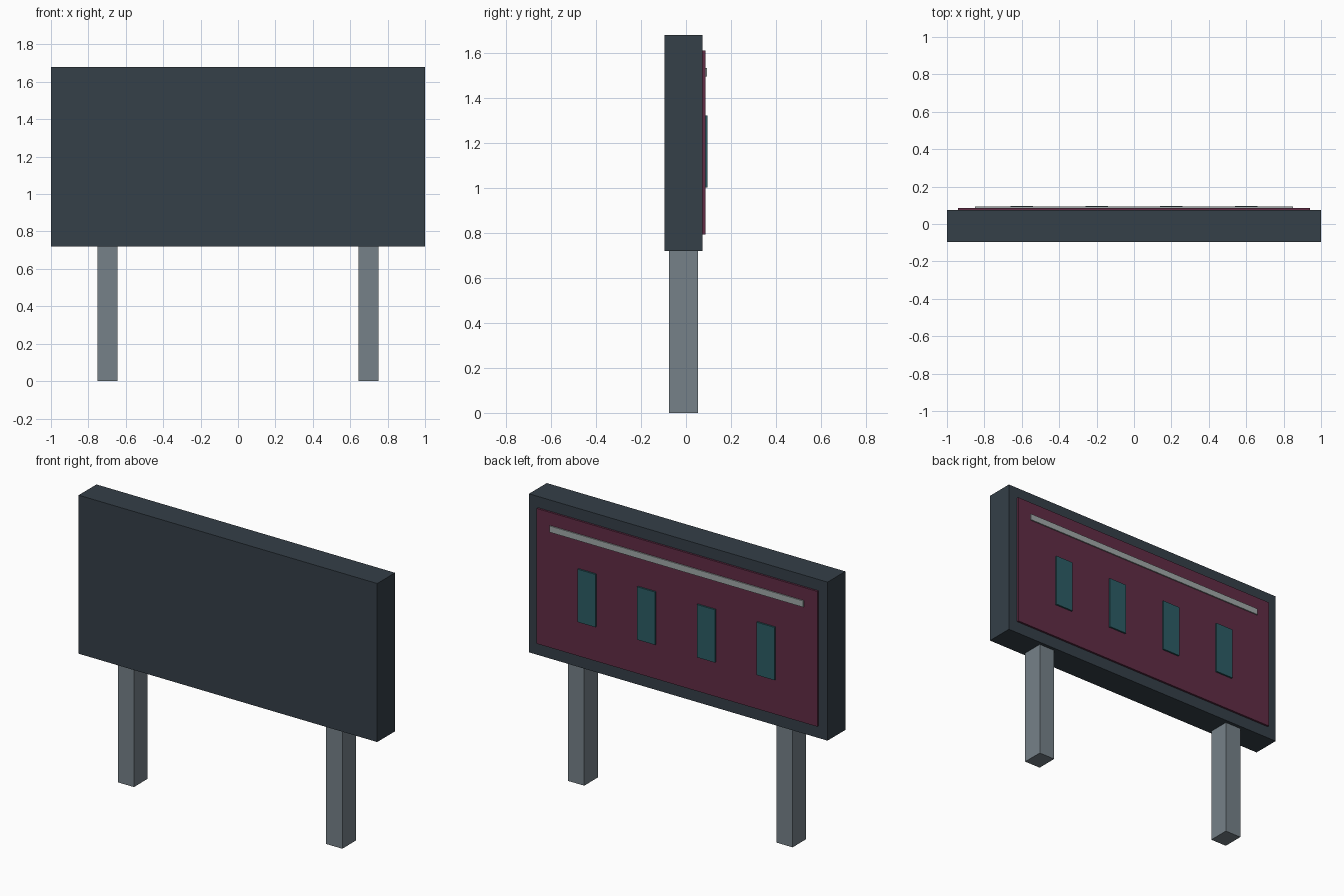
import bpy

if "Cube" in bpy.data.objects:
    bpy.data.objects.remove(bpy.data.objects["Cube"])


def material(name, rgb):
    m = bpy.data.materials.new(name)
    m.diffuse_color = (*rgb, 1.0)
    m.use_nodes = True
    m.node_tree.nodes["Principled BSDF"].inputs["Base Color"].default_value = m.diffuse_color
    return m


def box(name, x, y, z, mat):
    """Box given as (min, max) on each axis."""
    spans = (x, y, z)
    centre = [(a + b) / 2 for a, b in spans]
    bpy.ops.mesh.primitive_cube_add(size=1, location=centre)
    ob = bpy.context.object
    ob.name = name
    ob.scale = [b - a for a, b in spans]
    bpy.ops.object.transform_apply(location=False, rotation=False, scale=True)
    ob.data.materials.append(mat)
    return ob


dark = material("dark_casing", (0.035, 0.05, 0.065))
maroon = material("maroon_panel", (0.12, 0.025, 0.06))
teal = material("teal_plate", (0.025, 0.11, 0.13))
light = material("light_trim", (0.36, 0.40, 0.40))
steel = material("steel_post", (0.18, 0.22, 0.25))

# Sign casing
box("sign_casing", (-1, 1), (-0.096, 0.074), (0.72, 1.68), dark)

# Raised display panel on the back
box("display_panel", (-0.94, 0.94), (0.07, 0.086), (0.793, 1.612), maroon)

# Header strip
box("header_strip", (-0.85, 0.85), (0.08, 0.093), (1.495, 1.533), light)

# Row of four display plates
for i in range(4):
    cx = -0.6 + 0.4 * i
    box(f"display_plate_{i + 1}", (cx - 0.06, cx + 0.06), (0.08, 0.096), (1.003, 1.323), teal)

# Support posts
for side, cx in (("left", -0.698), ("right", 0.698)):
    box(f"{side}_post", (cx - 0.054, cx + 0.054), (-0.076, 0.054), (0, 0.73), steel)
